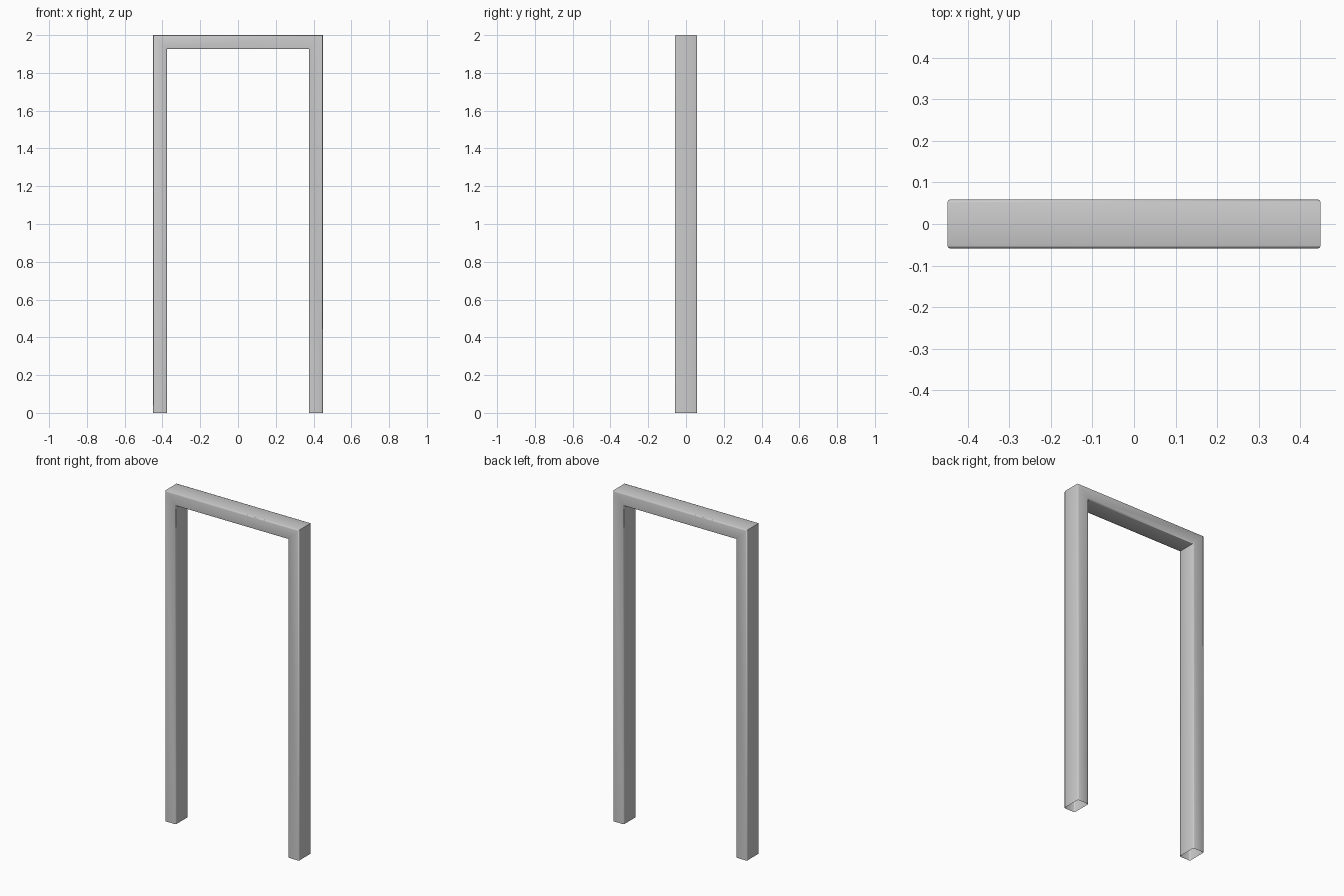
import bpy, bmesh, math

if "Cube" in bpy.data.objects:
    bpy.data.objects.remove(bpy.data.objects["Cube"])

INNER_X, INNER_Z = 0.375, 1.926   # opening half-width and height
WIDTH, HALF_DEPTH, R = 0.074, 0.059, 0.007
SEGS = 2

# Rounded rectangle cross-section: (offset outward from opening, y)
profile = []
corners = [(WIDTH - R, HALF_DEPTH - R, 0), (R, HALF_DEPTH - R, 90),
           (R, R - HALF_DEPTH, 180), (WIDTH - R, R - HALF_DEPTH, 270)]
for cx, cy, start in corners:
    for i in range(SEGS + 1):
        a = math.radians(start + 90 * i / SEGS)
        profile.append((cx + R * math.cos(a), cy + R * math.sin(a)))

# Sweep the section up, across and down with mitred corners, ends left open
bm = bmesh.new()
rings = []
for side, top in [(-1, False), (-1, True), (1, True), (1, False)]:
    rings.append([bm.verts.new((side * (INNER_X + o), y, INNER_Z + o if top else 0))
                  for o, y in profile])
n = len(profile)
for a, b in zip(rings, rings[1:]):
    for i in range(n):
        j = (i + 1) % n
        bm.faces.new((a[i], a[j], b[j], b[i]))
bmesh.ops.recalc_face_normals(bm, faces=bm.faces)
# Make sure the front faces point towards -y
front = min(bm.faces, key=lambda f: f.calc_center_median().y)
if front.normal.y > 0:
    bmesh.ops.reverse_faces(bm, faces=bm.faces)

mesh = bpy.data.meshes.new("door_frame")
bm.to_mesh(mesh)
bm.free()
frame = bpy.data.objects.new("door_frame", mesh)
bpy.context.collection.objects.link(frame)

# Smooth the rounded edges, keep the mitres sharp
bpy.context.view_layer.objects.active = frame
frame.select_set(True)
bpy.ops.object.shade_smooth_by_angle(angle=math.radians(50))
